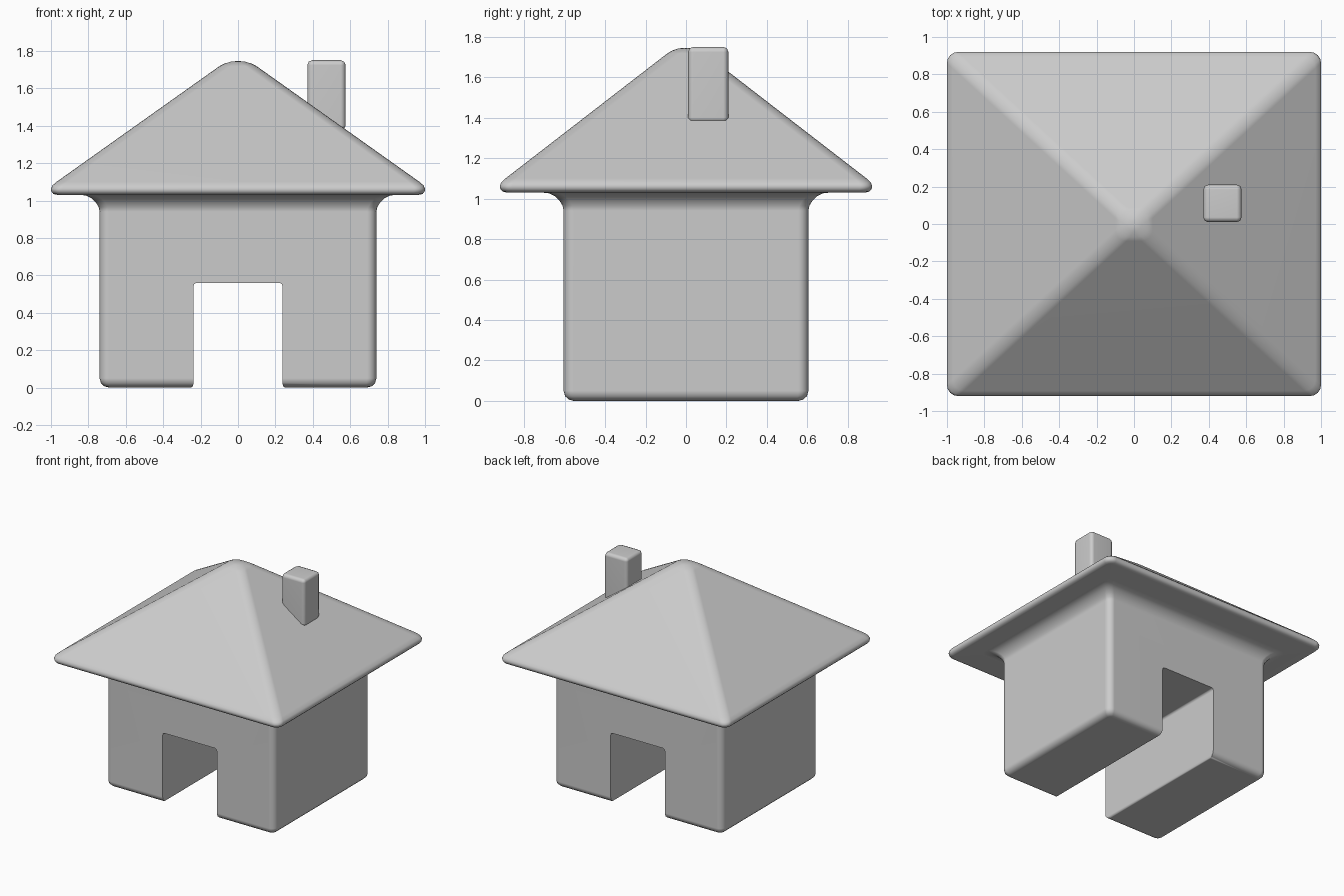
import bpy, bmesh
from math import sin, cos, pi, radians

if "Cube" in bpy.data.objects:
    bpy.data.objects.remove(bpy.data.objects["Cube"])


def add_object(name, bm):
    bmesh.ops.recalc_face_normals(bm, faces=bm.faces)
    mesh = bpy.data.meshes.new(name)
    bm.to_mesh(mesh)
    bm.free()
    obj = bpy.data.objects.new(name, mesh)
    bpy.context.collection.objects.link(obj)
    return obj


def activate(obj):
    bpy.ops.object.select_all(action='DESELECT')
    obj.select_set(True)
    bpy.context.view_layer.objects.active = obj


def finish(obj, angle=50):
    activate(obj)
    bpy.ops.object.shade_smooth_by_angle(angle=radians(angle))
    mod = obj.modifiers.new("flat_face_normals", 'WEIGHTED_NORMAL')
    mod.keep_sharp = True


def rounded_ring(bm, hx, hy, r, z, seg=4):
    """Rounded rectangle of half sizes hx, hy and corner radius r."""
    ring = []
    for q, (sx, sy) in enumerate([(1, 1), (-1, 1), (-1, -1), (1, -1)]):
        for i in range(seg + 1):
            a = (q + i / seg) * pi / 2
            ring.append(bm.verts.new((sx * (hx - r) + r * cos(a),
                                      sy * (hy - r) + r * sin(a), z)))
    return ring


def loft(name, sections):
    bm = bmesh.new()
    rings = [rounded_ring(bm, *s) for s in sections]
    for a, b in zip(rings, rings[1:]):
        n = len(a)
        for i in range(n):
            j = (i + 1) % n
            bm.faces.new((a[i], a[j], b[j], b[i]))
    bm.faces.new(rings[0])
    bm.faces.new(rings[-1])
    return add_object(name, bm)


# Walls, flared neck and hipped roof as one soft-edged body
house = loft("house_body", [
    (0.69, 0.555, 0.02, 0.0),
    (0.715, 0.58, 0.035, 0.007),
    (0.733, 0.598, 0.045, 0.024),
    (0.74, 0.605, 0.05, 0.05),
    (0.74, 0.605, 0.05, 0.94),
    (0.745, 0.61, 0.05, 0.965),
    (0.76, 0.625, 0.05, 0.99),
    (0.782, 0.647, 0.05, 1.012),
    (0.81, 0.675, 0.05, 1.026),
    (0.84, 0.71, 0.05, 1.03),
    (0.965, 0.885, 0.04, 1.03),
    (0.987, 0.907, 0.05, 1.035),
    (0.998, 0.918, 0.06, 1.048),
    (1.0, 0.92, 0.06, 1.063),
    (0.993, 0.913, 0.06, 1.08),
    (0.97, 0.892, 0.06, 1.1),
    (0.10, 0.092, 0.06, 1.718),
    (0.075, 0.07, 0.055, 1.731),
    (0.04, 0.038, 0.035, 1.742),
    (0.012, 0.012, 0.011, 1.745),
])

# Doorway passage cut straight through front to back
half = [(0.26, -0.1), (0.26, -0.005), (0.244, 0.004), (0.238, 0.02),
        (0.238, 0.54), (0.234, 0.553), (0.222, 0.56)]
profile = half + [(-x, z) for x, z in reversed(half)]
bm = bmesh.new()
face = bm.faces.new([bm.verts.new((x, -1.0, z)) for x, z in profile])
ext = bmesh.ops.extrude_face_region(bm, geom=[face])
for v in [g for g in ext["geom"] if isinstance(g, bmesh.types.BMVert)]:
    v.co.y = 1.0
cutter = add_object("doorway_cutter", bm)
cutter.hide_render = True
cut = house.modifiers.new("doorway", 'BOOLEAN')
cut.operation = 'DIFFERENCE'
cut.solver = 'EXACT'
cut.object = cutter
activate(house)
bpy.ops.object.modifier_apply(modifier=cut.name)
bpy.data.objects.remove(cutter)
finish(house)

# Chimney
bm = bmesh.new()
bmesh.ops.create_cube(bm, size=1.0)
for v in bm.verts:
    v.co = (0.473 + v.co.x * 0.205, 0.11 + v.co.y * 0.2, 1.5625 + v.co.z * 0.375)
bmesh.ops.bevel(bm, geom=bm.edges[:], offset=0.026, segments=2,
                profile=0.5, affect='EDGES')
finish(add_object("chimney", bm))
